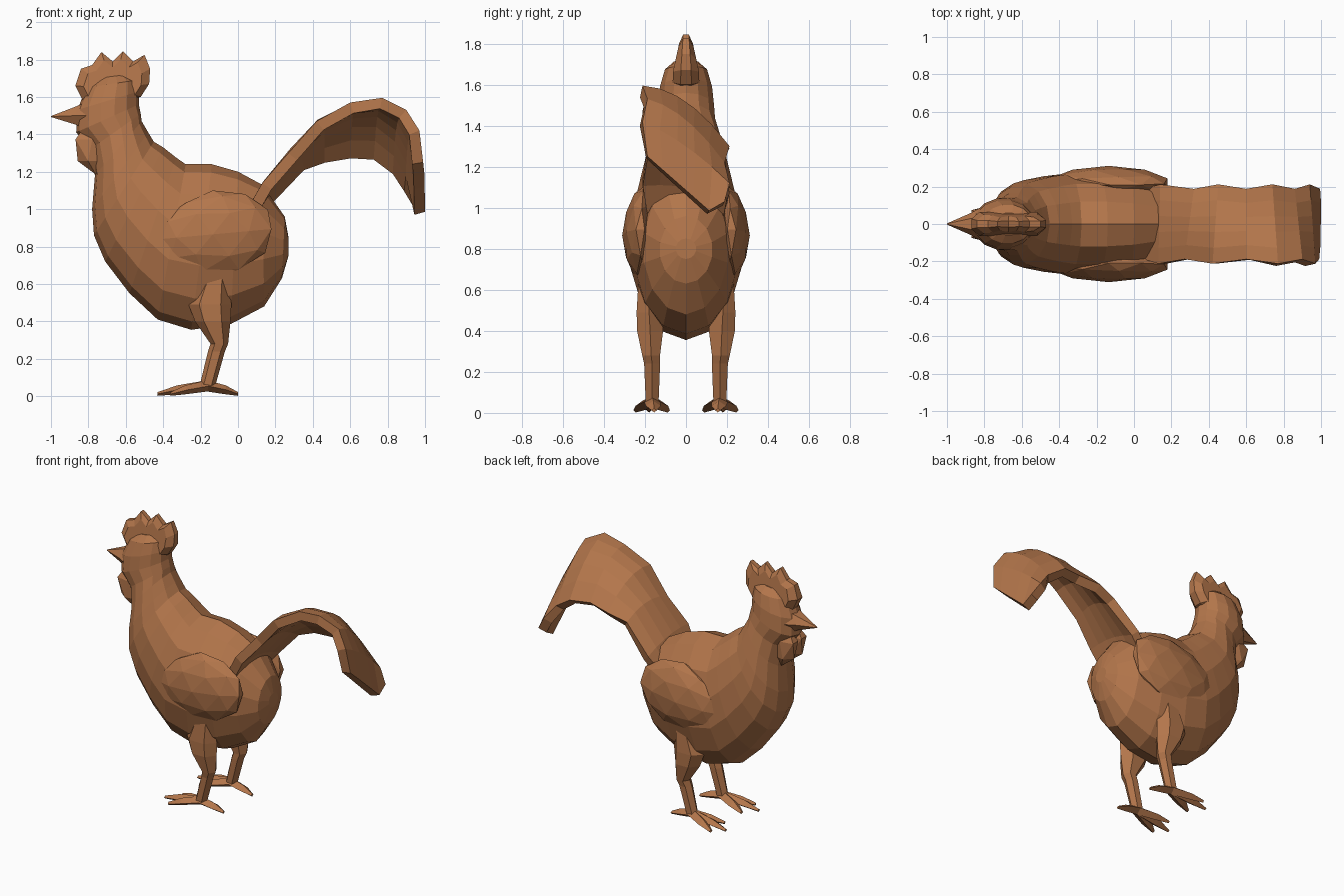
import bpy, bmesh, math
from mathutils import Vector

if "Cube" in bpy.data.objects:
    bpy.data.objects.remove(bpy.data.objects["Cube"])

mat = bpy.data.materials.new("brown_feather")
mat.diffuse_color = (0.45, 0.18, 0.07, 1)
mat.use_nodes = True
mat.node_tree.nodes["Principled BSDF"].inputs["Base Color"].default_value = mat.diffuse_color


def finish(name, bm):
    bmesh.ops.recalc_face_normals(bm, faces=bm.faces)
    mesh = bpy.data.meshes.new(name)
    bm.to_mesh(mesh)
    bm.free()
    mesh.materials.append(mat)
    ob = bpy.data.objects.new(name, mesh)
    bpy.context.collection.objects.link(ob)
    return ob


def loft(name, rings, n):
    """Skin elliptical rings given as (centre, half axis u, half axis v)."""
    bm = bmesh.new()
    loops = []
    for c, u, v in rings:
        c, u, v = Vector(c), Vector(u), Vector(v)
        loops.append([bm.verts.new(c + u * math.cos(2 * math.pi * k / n) + v * math.sin(2 * math.pi * k / n))
                      for k in range(n)])
    for a, b in zip(loops, loops[1:]):
        for k in range(n):
            bm.faces.new((a[k], a[(k + 1) % n], b[(k + 1) % n], b[k]))
    bm.faces.new(loops[0])
    bm.faces.new(loops[-1])
    return finish(name, bm)


# Body, neck and head: (front x, z, back x, z, half width) from rump to crown
sections = [
    (.27, .75, .27, .85, .05), (.235, .63, .25, .96, .13), (.14, .48, .13, 1.13, .21),
    (-.04, .385, .0, 1.20, .255), (-.25, .355, -.14, 1.24, .275), (-.43, .41, -.28, 1.24, .275),
    (-.58, .55, -.33, 1.275, .262), (-.71, .72, -.40, 1.33, .24), (-.77, .86, -.45, 1.36, .222),
    (-.78, 1.0, -.48, 1.41, .20), (-.765, 1.18, -.515, 1.47, .17), (-.79, 1.32, -.52, 1.51, .145),
    (-.865, 1.41, -.53, 1.56, .14), (-.86, 1.53, -.53, 1.63, .13), (-.81, 1.65, -.54, 1.69, .105),
    (-.75, 1.70, -.59, 1.72, .06)]
rings = []
for x0, z0, x1, z1, w in sections:
    rings.append((((x0 + x1) / 2, 0, (z0 + z1) / 2), ((x1 - x0) / 2, 0, (z1 - z0) / 2), (0, w, 0)))
loft("body", rings, 14)

# Beak
loft("beak", [((-.78, 0, 1.50), (0, .11, 0), (0, 0, .10)),
              ((-.87, 0, 1.50), (0, .06, 0), (0, 0, .055)),
              ((-1.0, 0, 1.495), (0, .003, 0), (0, 0, .003))], 6)

# Comb: toothed outline, thinning towards the top
outline = [(-.82, 1.56), (-.87, 1.66), (-.84, 1.75), (-.78, 1.77), (-.73, 1.84), (-.67, 1.79), (-.615, 1.845),
           (-.56, 1.79), (-.50, 1.825), (-.47, 1.75), (-.475, 1.67), (-.52, 1.60), (-.68, 1.56)]
bm = bmesh.new()
layers = []
for side, s in ((-1, .78), (-.4, 1), (.4, 1), (1, .78)):
    layers.append([bm.verts.new((-.67 + (x + .67) * s, side * (.065 - .17 * max(0, z - 1.66)),
                                 1.64 + (z - 1.64) * s)) for x, z in outline])
n = len(outline)
for a, b in zip(layers, layers[1:]):
    for k in range(n):
        bm.faces.new((a[k], a[(k + 1) % n], b[(k + 1) % n], b[k]))
bm.faces.new(layers[0])
bm.faces.new(layers[-1])
finish("comb", bm)

# Tail: broad curved sheet, tilted so the far edge hangs lower
near = [(.05, 1.0), (.13, 1.14), (.27, 1.30), (.42, 1.47), (.60, 1.57), (.77, 1.595), (.90, 1.53), (.97, 1.42), (.99, 1.25)]
far = [(.05, .97), (.14, 1.07), (.32, 1.25), (.45, 1.29), (.60, 1.31), (.74, 1.30), (.86, 1.22), (.94, 1.12), (.995, 1.03)]
bm = bmesh.new()
grid = []
for i, (a, b) in enumerate(zip(near, far)):
    half = .20 + (.012 if i % 2 else -.012)
    row = []
    for j in range(6):
        t = j / 5
        bulge = .075 * math.sin(math.pi * i / 8) * 4 * t * (1 - t)
        if i == 8 and 0 < j < 5:
            bulge = -.11 * t      # pointed drooping tip
        row.append(bm.verts.new((a[0] + (b[0] - a[0]) * t + (.006 if i == 8 and 0 < j < 5 else 0),
                                 half * (2 * t - 1), a[1] + (b[1] - a[1]) * t + bulge)))
    grid.append(row)
for r, q in zip(grid, grid[1:]):
    for j in range(5):
        bm.faces.new((r[j], q[j], q[j + 1], r[j + 1]))
tail = finish("tail", bm)
if sum(p.normal.z for p in tail.data.polygons) < 0:
    tail.data.flip_normals()
solid = tail.modifiers.new("thickness", 'SOLIDIFY')
solid.thickness = .06
solid.offset = -1

for side, s in (("right", -1), ("left", 1)):
    # Wing: flattened ball bent around the flank, narrowing to the shoulder
    bm = bmesh.new()
    bmesh.ops.create_icosphere(bm, subdivisions=2, radius=1)
    for v in bm.verts:
        x, y, z = v.co
        taper = 1 if x > 0 else 1 + .2 * x
        dx, dz = x * .33, z * .235 * taper + .03 * x
        v.co = (-.135 + dx, s * (.243 + y * .068 - .6 * dz * dz - .2 * dx * dx), .865 + dz)
    finish(side + "_wing", bm)

    # Wattle
    bm = bmesh.new()
    bmesh.ops.create_icosphere(bm, subdivisions=1, radius=1)
    for v in bm.verts:
        x, y, z = v.co
        v.co = (-.79 + x * .09 - z * .03, s * .045 + y * .055, 1.315 + z * .13)
    finish(side + "_wattle", bm)

    # Leg: (z, x, y, half x, half y)
    leg = [(.64, -.12, .18, .07, .06), (.49, -.15, .18, .115, .07), (.40, -.135, .175, .095, .073),
           (.28, -.10, .17, .047, .05), (.24, -.115, .165, .045, .045), (.05, -.165, .165, .042, .036)]
    loft(side + "_leg", [((x, s * y, z), (rx, 0, 0), (0, ry, 0)) for z, x, y, rx, ry in leg], 6)

    # Toes: three forward, one back
    for name, tx, ty in (("inner", -.36, .09), ("middle", -.43, .18), ("outer", -.36, .245), ("back", .0, .155)):
        start, tip = Vector((-.165, s * .165, .055)), Vector((tx, s * ty, .012))
        mid = start.lerp(tip, .6)
        mid.z = .034
        across = (tip - start).cross(Vector((0, 0, 1))).normalized()
        loft(f"{side}_{name}_toe", [(start, across * .04, (0, 0, .03)), (mid, across * .036, (0, 0, .024)),
                                    (tip, across * .012, (0, 0, .01))], 4)
